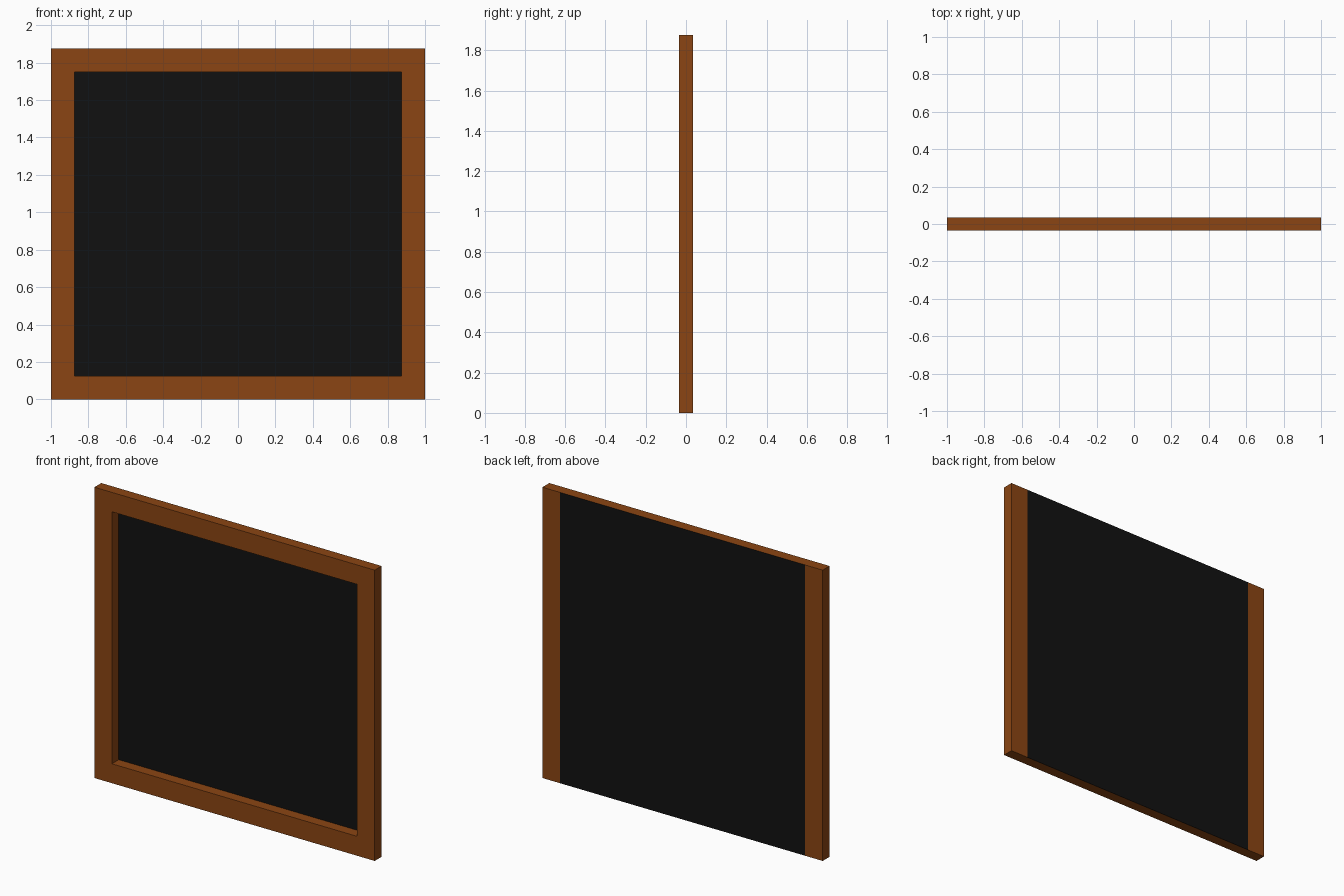
import bpy
import bmesh
from mathutils import Matrix, Vector

if "Cube" in bpy.data.objects:
    bpy.data.objects.remove(bpy.data.objects["Cube"])

WIDTH, HEIGHT, DEPTH = 2.0, 1.875, 0.07
BORDER = 0.125
PLATE = 0.001


def material(name, color):
    mat = bpy.data.materials.new(name)
    mat.use_nodes = True
    mat.diffuse_color = color
    mat.node_tree.nodes["Principled BSDF"].inputs["Base Color"].default_value = color
    return mat


def box(name, size, center, mat):
    bm = bmesh.new()
    bmesh.ops.create_cube(bm, size=1, matrix=Matrix.Diagonal(Vector((*size, 1))))
    mesh = bpy.data.meshes.new(name)
    bm.to_mesh(mesh)
    bm.free()
    mesh.materials.append(mat)
    obj = bpy.data.objects.new(name, mesh)
    obj.location = center
    bpy.context.collection.objects.link(obj)
    return obj


wood = material("brown wood", (0.258, 0.060, 0.0065, 1))
black = material("black board", (0.0056, 0.0056, 0.0056, 1))

# Full-height side stiles
for side, sign in (("left", 1), ("right", -1)):
    box(side + "_stile", (BORDER, DEPTH, HEIGHT),
        (sign * (WIDTH - BORDER) / 2, 0, HEIGHT / 2), wood)

# Top and bottom rails fitted between the stiles
inner = WIDTH - 2 * BORDER
for name, z in (("bottom_rail", BORDER / 2), ("top_rail", HEIGHT - BORDER / 2)):
    box(name, (inner, DEPTH - PLATE, BORDER), (0, -PLATE / 2, z), wood)

# Thin board covering the back of the rails from top to bottom
box("back_board", (inner, PLATE, HEIGHT), (0, (DEPTH - PLATE) / 2, HEIGHT / 2), black)
